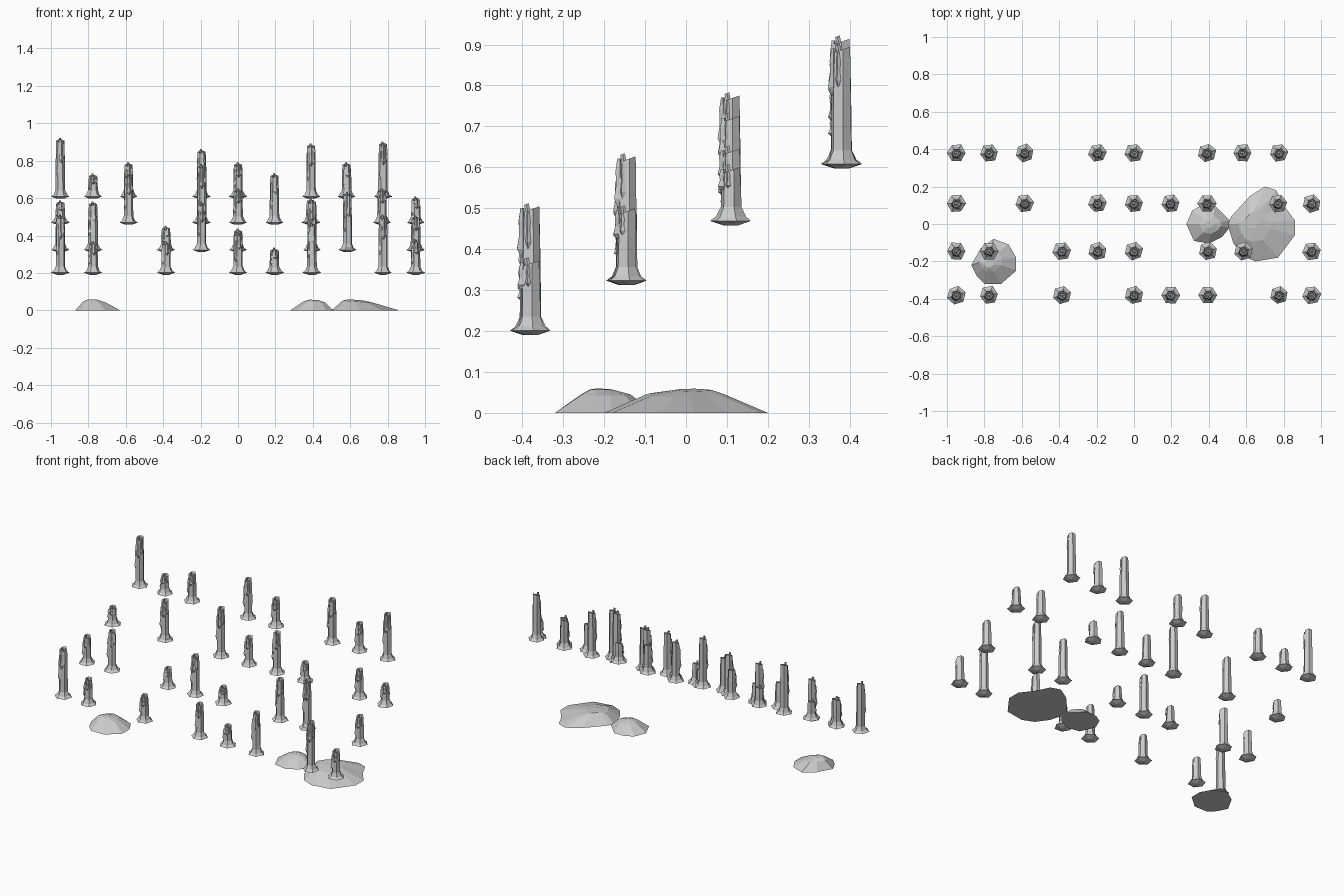
import bpy, bmesh, math, random

if "Cube" in bpy.data.objects:
    bpy.data.objects.remove(bpy.data.objects["Cube"])

random.seed(4)


def loft(bm, rings):
    """Skin a stack of rings and cap both ends."""
    loops = [[bm.verts.new(p) for p in r] for r in rings]
    n = len(loops[0])
    for a, b in zip(loops, loops[1:]):
        for i in range(n):
            j = (i + 1) % n
            bm.faces.new((a[i], a[j], b[j], b[i]))
    bm.faces.new(loops[0][::-1])
    bm.faces.new(loops[-1])


def ring(cx, cy, z, r, n, turn=0.0, slope=0.0, wobble=0.0):
    pts = []
    for i in range(n):
        a = turn + 2 * math.pi * i / n
        k = r * (1 + random.uniform(-wobble, wobble))
        y = k * math.sin(a)
        pts.append((cx + k * math.cos(a), cy + y, z + slope * y))
    return pts


def finish(bm, name):
    bmesh.ops.recalc_face_normals(bm, faces=bm.faces)
    me = bpy.data.meshes.new(name)
    bm.to_mesh(me)
    bm.free()
    ob = bpy.data.objects.new(name, me)
    bpy.context.collection.objects.link(ob)


def candle(x, y, z, h):
    bm = bmesh.new()
    n, turn = 6, random.choice((0.0, 0.15, 0.3))
    top = h - 0.008
    # flared foot, faceted shaft and a hollow slanted rim
    prof = [(0.0, 0.018, 0, 0), (0.011, 0.05, 0, 0.05), (0.022, 0.036, 0, 0.06),
            (0.045, 0.026, 0, 0.04), (h * 0.6, 0.025, 0, 0.04),
            (top - 0.007, 0.022, 0.35, 0.03), (top - 0.009, 0.014, 0.35, 0),
            (top - 0.022, 0.010, 0, 0)]
    loft(bm, [ring(x, y, z + pz, r, n, turn, s, w) for pz, r, s, w in prof])
    # wax drips running down the front
    for ang, start, length, r in ((-75, 0.012, 0.40, 0.013),
                                  (-135, 0.05, 0.55, 0.012),
                                  (-25, 0.02, 0.30, 0.008)):
        a = math.radians(ang + random.uniform(-12, 12))
        dx, dy = x + 0.020 * math.cos(a), y + 0.020 * math.sin(a)
        z1 = z + h - min(start, h * 0.2)
        ln = length * (h - 0.02)
        steps = [(0, 0.35), (0.25, 0.7), (0.55, 0.6), (0.82, 1.0), (1, 0.25)]
        loft(bm, [ring(dx, dy, z1 - t * ln, r * k, 4, a) for t, k in steps])
    # wick
    loft(bm, [ring(x, y - 0.004, z + top - 0.024, 0.006, 5),
              ring(x - 0.003, y - 0.010, z + h - 0.002, 0.006, 5, slope=0.4)])
    finish(bm, "candle")


# four stepped rows: depth, base height, {x: candle height}
rows = [
    (0.38, 0.597, {-.95: .325, -.775: .135, -.585: .195, -.195: .265, 0: .195,
                   .39: .295, .58: .195, .775: .305}),
    (0.11, 0.458, {-.95: .13, -.585: .27, -.195: .325, 0: .195, .195: .275,
                   .39: .14, .77: .195, .95: .15}),
    (-0.145, 0.312, {-.95: .19, -.775: .27, -.385: .14, -.195: .27, 0: .125,
                     .395: .28, .585: .322, .95: .195}),
    (-0.38, 0.19, {-.95: .322, -.775: .18, -.385: .18, 0: .23, .195: .145,
                   .395: .28, .775: .322, .95: .19}),
]
for y, z, cands in rows:
    for x, h in cands.items():
        candle(x, y, z, h)


def puddle(outline, mid_c, mid_k, mid_z, top_c, top_k, top_z, tilt=0.0):
    """Flat-based wax mound: outline shrunk toward a shoulder and a crown."""
    def shrink(c, k, z, t):
        return [(c[0] + (px - cx) * k, c[1] + (py - cy) * k,
                 z - t * (px - cx) * k) for px, py in outline]
    cx = sum(p[0] for p in outline) / len(outline)
    cy = sum(p[1] for p in outline) / len(outline)
    bm = bmesh.new()
    loft(bm, [[(px, py, 0.0) for px, py in outline],
              shrink(mid_c, mid_k, mid_z, tilt),
              shrink(top_c, top_k, top_z, tilt)])
    finish(bm, "wax_puddle")


# wax mounds on the floor
puddle([(-.87, -.22), (-.84, -.28), (-.80, -.32), (-.71, -.32), (-.63, -.25),
        (-.63, -.18), (-.67, -.11), (-.75, -.08), (-.82, -.13)],
       (-.765, -.20), .50, .045, (-.775, -.21), .2, .058, .05)
puddle([(.28, 0), (.31, .07), (.36, .10), (.43, .10), (.51, .02), (.51, -.02),
        (.47, -.07), (.40, -.105), (.32, -.09)],
       (.41, 0), .50, .045, (.405, 0), .2, .056, .05)
puddle([(.50, 0), (.53, -.10), (.58, -.17), (.65, -.20), (.77, -.18),
        (.86, -.06), (.86, .02), (.80, .10), (.76, .18), (.70, .20),
        (.62, .15), (.52, .04)],
       (.645, 0), .48, .045, (.63, .02), .22, .056, .08)
